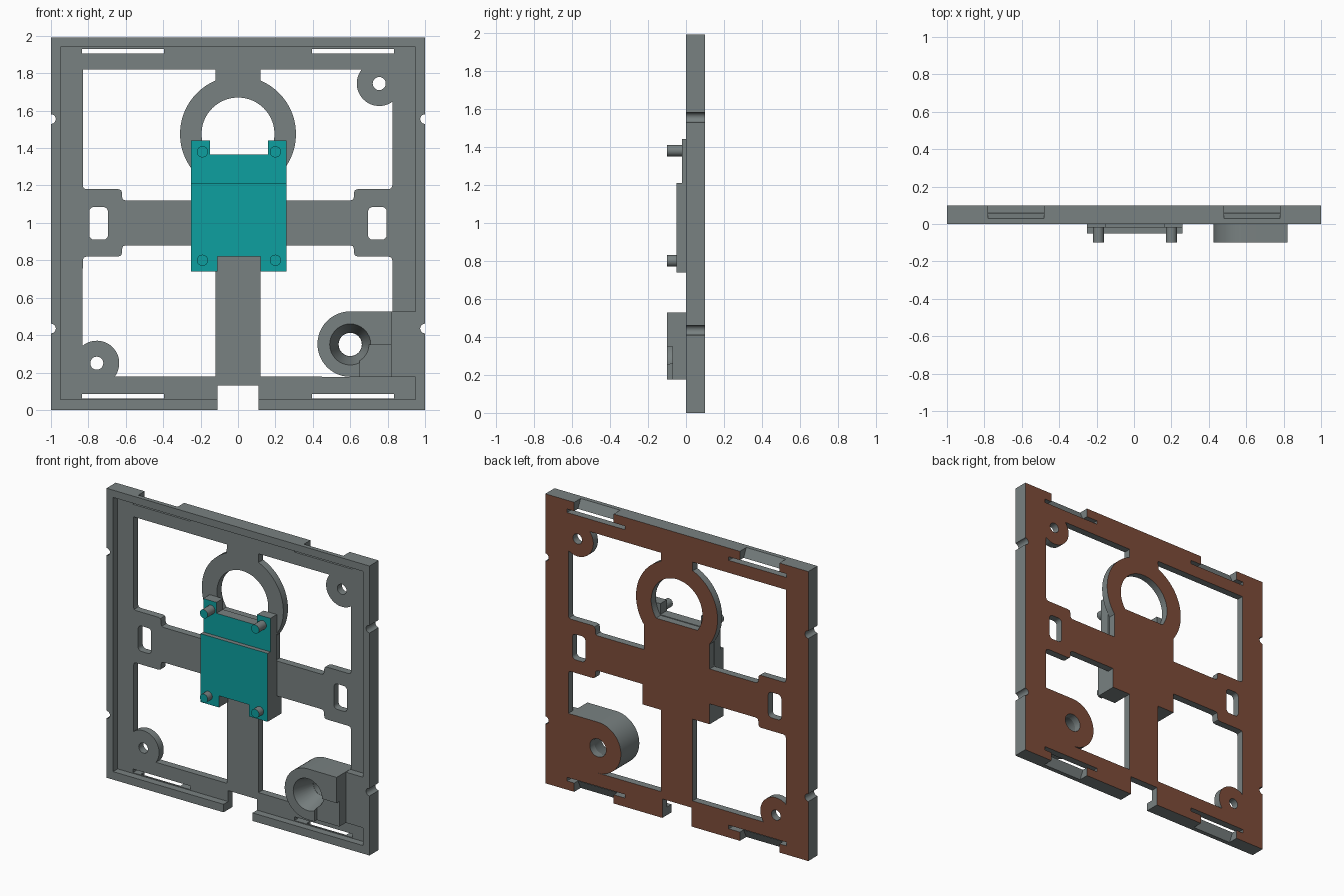
import bpy, bmesh, math
from mathutils import Vector

if "Cube" in bpy.data.objects:
    bpy.data.objects.remove(bpy.data.objects["Cube"])


def material(name, rgb):
    m = bpy.data.materials.new(name)
    m.diffuse_color = (*rgb, 1)
    m.use_nodes = True
    m.node_tree.nodes["Principled BSDF"].inputs["Base Color"].default_value = m.diffuse_color
    return m


GREY = material("slate grey", (0.19, 0.22, 0.22))
TEAL = material("teal", (0.004, 0.35, 0.35))
BROWN = material("rust brown", (0.21, 0.073, 0.042))
TOP = 1.99


def solid(name, pts, direction):
    """Extrude a planar outline of 3D points along a direction."""
    bm = bmesh.new()
    face = bm.faces.new([bm.verts.new(p) for p in pts])
    new = bmesh.ops.extrude_face_region(bm, geom=[face])["geom"]
    bmesh.ops.translate(bm, verts=[v for v in new if isinstance(v, bmesh.types.BMVert)],
                        vec=Vector(direction))
    bmesh.ops.recalc_face_normals(bm, faces=bm.faces)
    me = bpy.data.meshes.new(name)
    bm.to_mesh(me)
    bm.free()
    ob = bpy.data.objects.new(name, me)
    bpy.context.collection.objects.link(ob)
    me.materials.append(GREY)
    return ob


def prism(name, pts, y0, y1):
    return solid(name, [(x, y0, z) for x, z in pts], (0, y1 - y0, 0))


def rect(x0, x1, z0, z1):
    return [(x0, z0), (x1, z0), (x1, z1), (x0, z1)]


def arc(cx, cz, r, a0, a1, n=24):
    return [(cx + r * math.cos(math.radians(a0 + (a1 - a0) * i / n)),
             cz + r * math.sin(math.radians(a0 + (a1 - a0) * i / n))) for i in range(n + 1)]


def disc(cx, cz, r, n=32):
    return arc(cx, cz, r, 0, 360, n)[:-1]


def rounded(x0, x1, z0, z1, r):
    return (arc(x1 - r, z1 - r, r, 0, 90, 4) + arc(x0 + r, z1 - r, r, 90, 180, 4)
            + arc(x0 + r, z0 + r, r, 180, 270, 4) + arc(x1 - r, z0 + r, r, 270, 360, 4))


def cut(ob, cutter):
    mod = ob.modifiers.new("cut", "BOOLEAN")
    mod.operation, mod.solver, mod.object = "DIFFERENCE", "EXACT", cutter
    bpy.context.view_layer.objects.active = ob
    bpy.ops.object.modifier_apply(modifier=mod.name)
    bpy.data.objects.remove(cutter)


def through(ob, pts):
    cut(ob, prism("cutter", pts, -0.3, 0.3))


def finish(ob):
    bpy.ops.object.select_all(action="DESELECT")
    ob.select_set(True)
    bpy.context.view_layer.objects.active = ob
    bpy.ops.object.shade_smooth_by_angle(angle=math.radians(30))


def paint(ob, mat, rule):
    ob.data.materials.append(mat)
    slot = len(ob.data.materials) - 1
    for p in ob.data.polygons:
        p.material_index = slot if rule(p) else 0


# Frame with a raised rim around a recessed plate
frame = prism("frame", rect(-1, 1, 0, TOP), 0, 0.1)
cut(frame, prism("recess", rect(-0.95, 0.95, 0.055, 1.94), -0.2, 0.05))


# Stepped edge of the cross arm and its wide end pad, mirrored about z = 1
def arm_edge(s, up, wall, inner):
    pts = [(inner, 0.12), (0.60, 0.12), (0.615, 0.125), (0.62, 0.14), (0.62, 0.16),
           (0.625, 0.175), (0.64, 0.18), (wall - 0.02, 0.18), (wall - 0.005, 0.185), (wall, 0.2)]
    return [(s * x, 1 + up * z) for x, z in pts]


# Four openings around the cross, ring, lugs and boss
def ring_side(s):
    return [(s * x, z) for x, z in arc(0, 1.475, 0.31, -37, 67)]


through(frame, arm_edge(-1, 1, 0.83, 0.25)
        + [(-0.83, 1.82), (-0.12, 1.82)] + ring_side(-1)[::-1])
through(frame, arm_edge(1, 1, 0.825, 0.25)
        + arc(0.755, 1.745, 0.12, 306, 141) + [(0.12, 1.82)] + ring_side(1)[::-1])
through(frame, arm_edge(-1, -1, 0.83, 0.25)
        + arc(-0.755, 0.25, 0.12, 129, -37) + [(-0.12, 0.178), (-0.12, 0.74), (-0.25, 0.74)])
through(frame, arm_edge(1, -1, 0.825, 0.26)
        + [(0.825, 0.527)] + arc(0.6, 0.352, 0.175, 90, 270)
        + [(0.12, 0.178), (0.12, 0.74), (0.26, 0.74)])
# Ring hole, flat at the bottom
through(frame, arc(0, 1.475, 0.195, -36, 216, 40))
# Lug holes, boss hole and bottom cable gap
through(frame, disc(0.755, 1.745, 0.035, 20))
through(frame, disc(-0.755, 0.25, 0.035, 20))
through(frame, disc(0.6, 0.35, 0.062))
through(frame, rect(-0.11, 0.11, -0.1, 0.13))
for s in (-1, 1):
    # Arm windows and round side nicks
    through(frame, rounded(*sorted((s * 0.695, s * 0.795)), 0.91, 1.085, 0.025))
    for z in (0.435, 1.555):
        through(frame, disc(s, z, 0.026, 20))
    # Thin slots with sloped snap notches at top and bottom edges
    for up in (False, True):
        def h(z):
            return z if up else TOP - z
        through(frame, rect(*sorted((s * 0.395, s * 0.835)), *sorted((h(1.905), h(1.93)))))
        wedge = [(0.03, 1.99), (0.06, 1.93), (0.06, 1.91), (0.2, 1.91), (0.2, 2.1), (0.03, 2.1)]
        x0 = min(s * 0.48, s * 0.78)
        cut(frame, solid("notch", [(x0, y, h(z)) for y, z in wedge], (0.3, 0, 0)))
paint(frame, BROWN, lambda p: p.normal.y > 0.9 and p.center.y > 0.095)
finish(frame)

# Countersunk screw boss with a lowered corner
boss = prism("screw_boss", arc(0.6, 0.352, 0.175, 90, 270) + [(0.82, 0.177), (0.82, 0.527)],
             -0.1, 0.05)
cut(boss, prism("corner", rect(0.65, 0.9, 0.1, 0.35), -0.2, -0.07))
bm = bmesh.new()
bmesh.ops.create_cone(bm, cap_ends=True, segments=32, radius1=0.113, radius2=0.06, depth=0.17)
me = bpy.data.meshes.new("countersink")
bm.to_mesh(me)
bm.free()
cone = bpy.data.objects.new("countersink", me)
bpy.context.collection.objects.link(cone)
cone.rotation_euler = (-math.pi / 2, 0, 0)
cone.location = (0.6, -0.025, 0.35)
bpy.context.view_layer.update()
cut(boss, cone)
finish(boss)
# Raised panel joining the boss to the rim
prism("boss_panel", rect(0.82, 0.95, 0.177, 0.525), 0, 0.05)

# Central mount: thick lower body and thinner upper body with two posts
lower = prism("mount_lower", [(-0.25, 0.74), (-0.11, 0.74), (-0.11, 0.82), (0.12, 0.82),
                              (0.12, 0.74), (0.26, 0.74), (0.26, 1.21), (-0.25, 1.21)], -0.05, 0.05)
upper = prism("mount_upper", [(-0.25, 1.21), (0.26, 1.21), (0.26, 1.44), (0.16, 1.44),
                              (0.16, 1.365), (-0.15, 1.365), (-0.15, 1.44), (-0.25, 1.44)],
              -0.02, 0.05)
parts = [lower, upper]
# Locating pegs
for x in (-0.19, 0.2):
    for z, y in ((0.8, -0.05), (1.38, -0.02)):
        peg = prism("peg", disc(x, z, 0.03, 24), -0.1, y)
        finish(peg)
        parts.append(peg)
for ob in parts:
    paint(ob, TEAL, lambda p: p.normal.y < -0.9)
